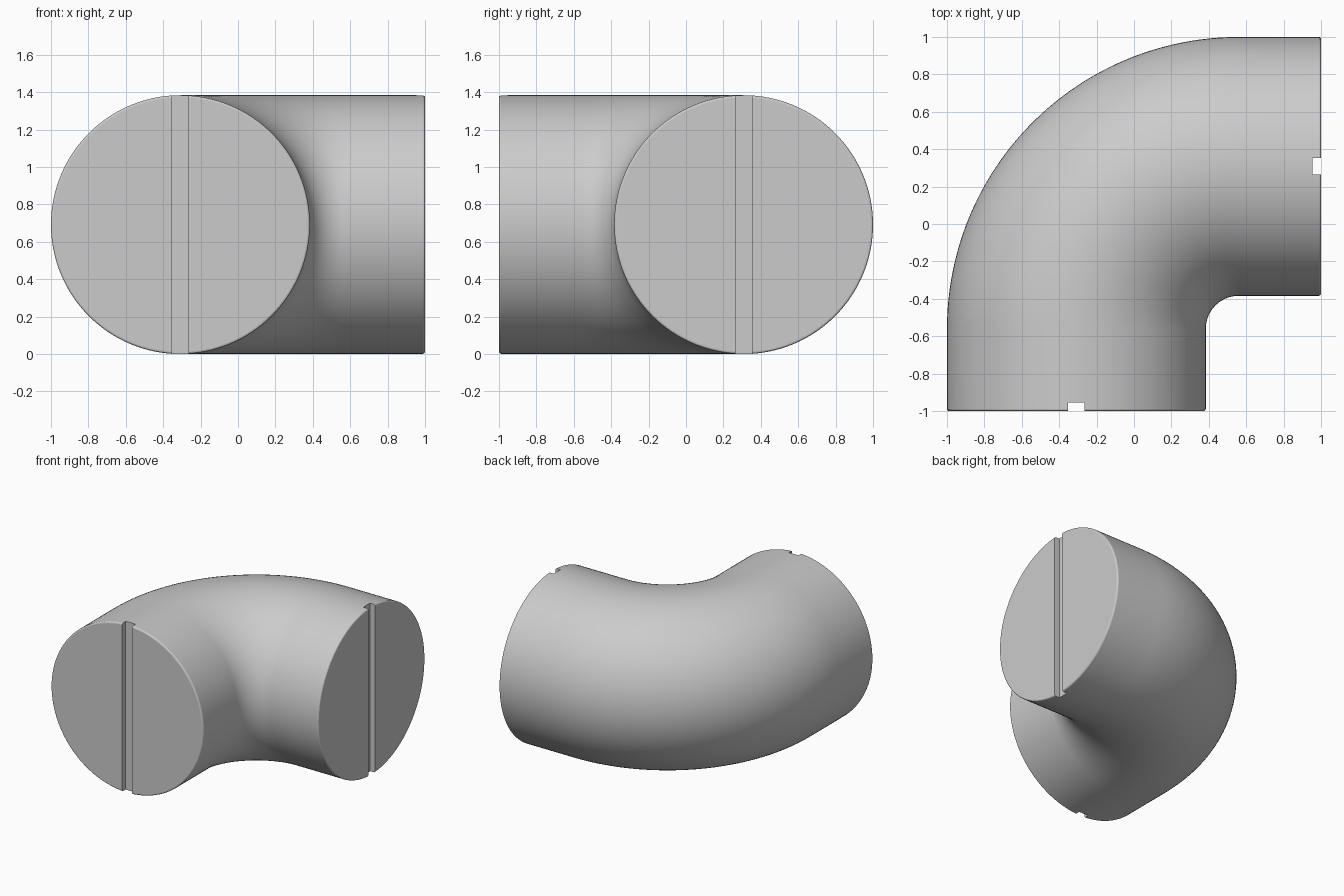
import bpy
import bmesh
from math import cos, sin, pi, radians
from mathutils import Vector

old = bpy.data.objects.get("Cube")
if old:
    bpy.data.objects.remove(old, do_unlink=True)

RADIUS = 0.692              # pipe radius
BEND = 0.868                # bend radius of the centre line
CORNER = 0.56               # bend centre is (CORNER, -CORNER)
AXIS = CORNER - BEND        # centre line of the straight ends
RIM = 0.012                 # rounded end edge
SIDES, ARC_STEPS, RIM_STEPS = 128, 48, 3
SLOT_WIDTH, SLOT_DEPTH = 0.088, 0.045

grey = bpy.data.materials.new("plain grey")
grey.use_nodes = True
colour = (0.6, 0.6, 0.6, 1)
grey.diffuse_color = colour
grey.node_tree.nodes["Principled BSDF"].inputs["Base Color"].default_value = colour


def finish(name, bm):
    bmesh.ops.recalc_face_normals(bm, faces=bm.faces)
    mesh = bpy.data.meshes.new(name)
    bm.to_mesh(mesh)
    bm.free()
    mesh.materials.append(grey)
    obj = bpy.data.objects.new(name, mesh)
    bpy.context.collection.objects.link(obj)
    return obj


# Stations along the elbow: centre, sideways direction, radius
rim = []
for i in range(RIM_STEPS + 1):
    t = pi / 2 * i / RIM_STEPS
    rim.append((RIM * (1 - cos(t)), RADIUS - RIM * (1 - sin(t))))
left, back = Vector((-1, 0, 0)), Vector((0, 1, 0))
stations = [(Vector((AXIS, -1 + d, RADIUS)), left, r) for d, r in rim]
for i in range(ARC_STEPS + 1):
    a = pi - pi / 2 * i / ARC_STEPS
    side = Vector((cos(a), sin(a), 0))
    stations.append((Vector((CORNER, -CORNER, RADIUS)) + side * BEND, side, RADIUS))
stations += [(Vector((1 - d, -AXIS, RADIUS)), back, r) for d, r in reversed(rim)]

# Solid pipe elbow
bm = bmesh.new()
rings = []
for centre, side, r in stations:
    rings.append([bm.verts.new(centre + side * r * cos(2 * pi * k / SIDES)
                               + Vector((0, 0, r * sin(2 * pi * k / SIDES))))
                  for k in range(SIDES)])
for a, b in zip(rings, rings[1:]):
    for k in range(SIDES):
        n = (k + 1) % SIDES
        bm.faces.new((a[k], a[n], b[n], b[k]))
bm.faces.new(rings[0])
bm.faces.new(rings[-1])
elbow = finish("pipe_elbow", bm)

# Vertical slots across both end faces
bpy.context.view_layer.objects.active = elbow
elbow.select_set(True)
for name, centre, size in (
        ("front_slot_cutter", (AXIS, -1, RADIUS), (SLOT_WIDTH, 2 * SLOT_DEPTH, 2)),
        ("side_slot_cutter", (1, -AXIS, RADIUS), (2 * SLOT_DEPTH, SLOT_WIDTH, 2))):
    bm = bmesh.new()
    bmesh.ops.create_cube(bm, size=1)
    bmesh.ops.scale(bm, vec=size, verts=bm.verts)
    bmesh.ops.translate(bm, vec=centre, verts=bm.verts)
    cutter = finish(name, bm)
    cutter.hide_render = True
    cut = elbow.modifiers.new("slot", "BOOLEAN")
    cut.operation = "DIFFERENCE"
    cut.solver = "EXACT"
    cut.object = cutter
    bpy.ops.object.modifier_apply(modifier=cut.name)
    bpy.data.objects.remove(cutter, do_unlink=True)

bpy.ops.object.shade_smooth_by_angle(angle=radians(12))
